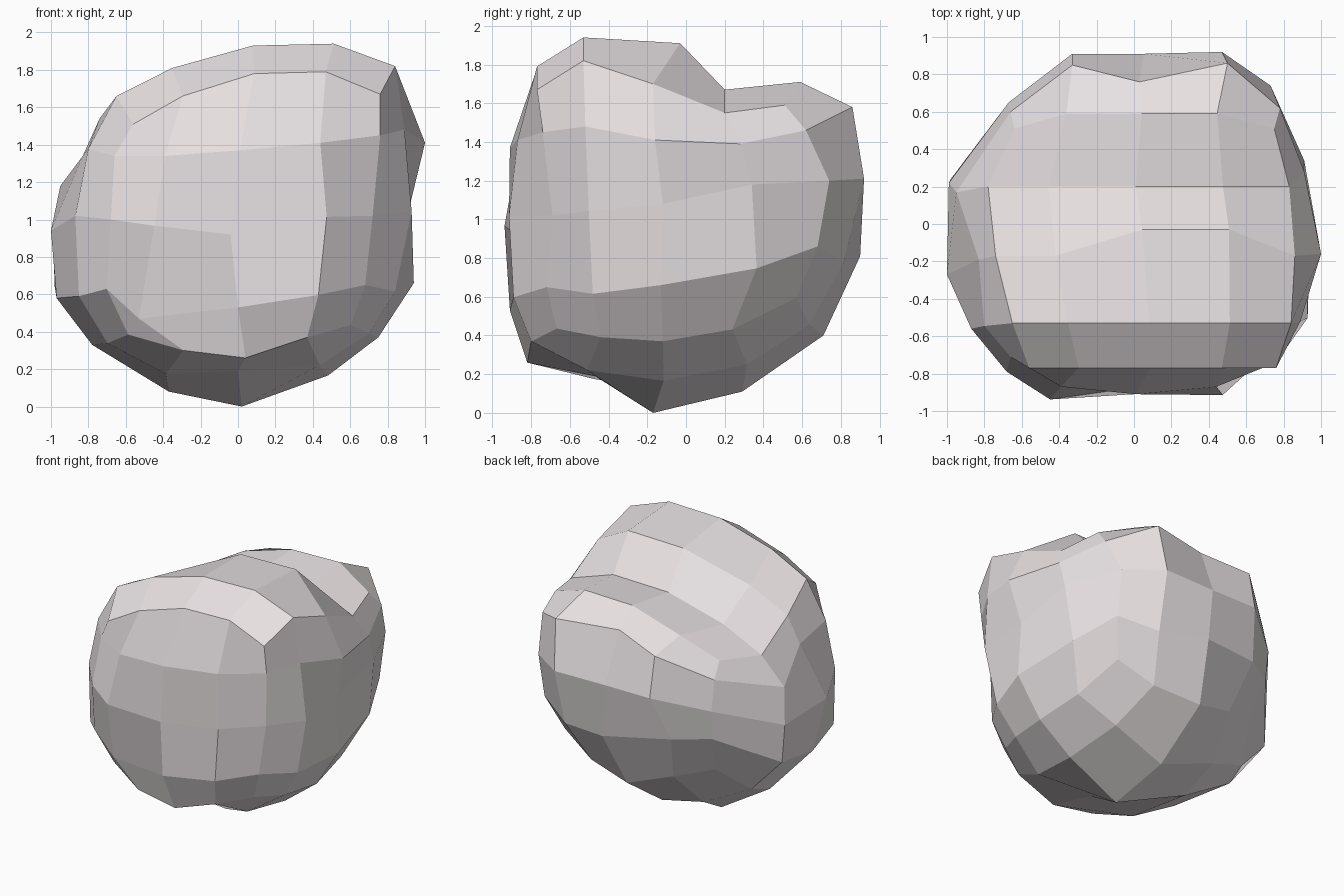
import bpy, bmesh
from mathutils import Vector

if "Cube" in bpy.data.objects:
    bpy.data.objects.remove(bpy.data.objects["Cube"])

CENTRE = Vector((0, 0, 1))

# Top side, front to back: left x, right x, y and mean height of each row
TOP_ROWS = ((-.56, .76, -.77, 1.68),   # front brow
            (-.65, .84, -.53, 1.83),   # ridge
            (-.74, .86, -.12, 1.74),   # back of the ridge
            (-.78, .83, .20, 1.56),    # groove
            (-.64, .75, .59, 1.60))    # rear lip
# Left to right: where the columns sit and how far each is raised
TOP_COLUMNS = ((0, -.17), (.2, -.02), (.49, .10), (.78, .11), (1, -.01))

# Landmarks on the other sides, each taken by the nearest free corner in turn
SIDE_LANDMARKS = (
    # front
    (-.66, -.71, 1.34), (.01, -.91, 1.37), (.76, -.74, 1.45),
    (-.39, -.87, 1.34), (.44, -.87, 1.41),
    (-.68, -.79, 1.0), (-.04, -.88, .92), (.72, -.69, 1.02),
    (0, -.91, .53), (.68, -.72, .65),
    (-.53, -.75, .47), (-.29, -.79, .30), (.04, -.82, .26), (.37, -.80, .37),
    # right
    (.89, -.52, 1.48), (1.0, -.16, 1.41), (.91, .28, 1.39), (.78, .62, 1.46),
    (.92, -.12, 1.08), (.91, .34, 1.18), (.73, .74, 1.20),
    (.94, -.13, .66), (.72, .68, .86), (.75, -.12, .37),
    # back
    (.50, .86, 1.58), (.03, .76, 1.58), (-.33, .85, 1.51), (-.66, .60, 1.32),
    (.47, .92, 1.21), (.05, .91, 1.21), (-.33, .91, 1.21), (-.67, .65, 1.10),
    (.08, .90, .81), (-.42, .78, .87), (-.66, .63, .88), (0, .71, .40),
    # left
    (-.83, -.19, 1.34), (-.87, -.56, 1.02), (-1.0, -.27, .94), (-.98, .24, .64),
    (-.99, .22, .92), (-.95, .17, 1.18), (-.97, -.15, .58), (-.85, -.57, .59),
    # underside
    (.02, -.17, 0), (0, -.47, .19), (0, .29, .11), (-.37, .10, .08), (-.78, .10, .33))

# Rounded cube with a 4 x 4 grid per side
bm = bmesh.new()
bmesh.ops.create_cube(bm, size=2)
bmesh.ops.subdivide_edges(bm, edges=bm.edges[:], cuts=3, use_grid_fill=True)
top = sorted((v for v in bm.verts if v.co.z > .99),
             key=lambda v: (round(v.co.y, 2), round(v.co.x, 2)))
free = [v for v in bm.verts if v not in top]
for v in bm.verts:
    v.co.normalize()

# Shift of every corner that has a known place
shifts = {}
for n, v in enumerate(top):
    row, column = divmod(n, 5)
    left, right, y, z = TOP_ROWS[row]
    across, lift = TOP_COLUMNS[column]
    place = Vector((left + across * (right - left), y, z + lift))
    if row == 2:                       # the ridge bows backwards in the middle
        place.y += .09 if column in (2, 3) else -.05
        place.z += .06 if column in (2, 3) else -.03
    if row == 4 and column in (0, 4):  # the lip curves forward at its ends
        place.y -= .08
    shifts[v] = place - CENTRE - v.co
for p in SIDE_LANDMARKS:
    p = Vector(p) - CENTRE
    v = max(free, key=lambda q: q.co.dot(p))
    free.remove(v)
    shifts[v] = p - v.co

# The remaining corners follow their neighbours
for v in free:
    weights = {k: (k.co - v.co).length ** -4 for k in shifts if k not in free}
    total = sum(weights.values())
    shifts[v] = sum((shifts[k] * w for k, w in weights.items()), Vector()) / total
for v, shift in shifts.items():
    v.co += shift + CENTRE

bmesh.ops.recalc_face_normals(bm, faces=bm.faces[:])
mesh = bpy.data.meshes.new("rock")
bm.to_mesh(mesh)
bm.free()
stone = bpy.data.materials.new("stone")
stone.diffuse_color = (.80, .75, .76, 1)
stone.use_nodes = True
stone.node_tree.nodes["Principled BSDF"].inputs["Base Color"].default_value = stone.diffuse_color
mesh.materials.append(stone)
bpy.context.collection.objects.link(bpy.data.objects.new("rock", mesh))
